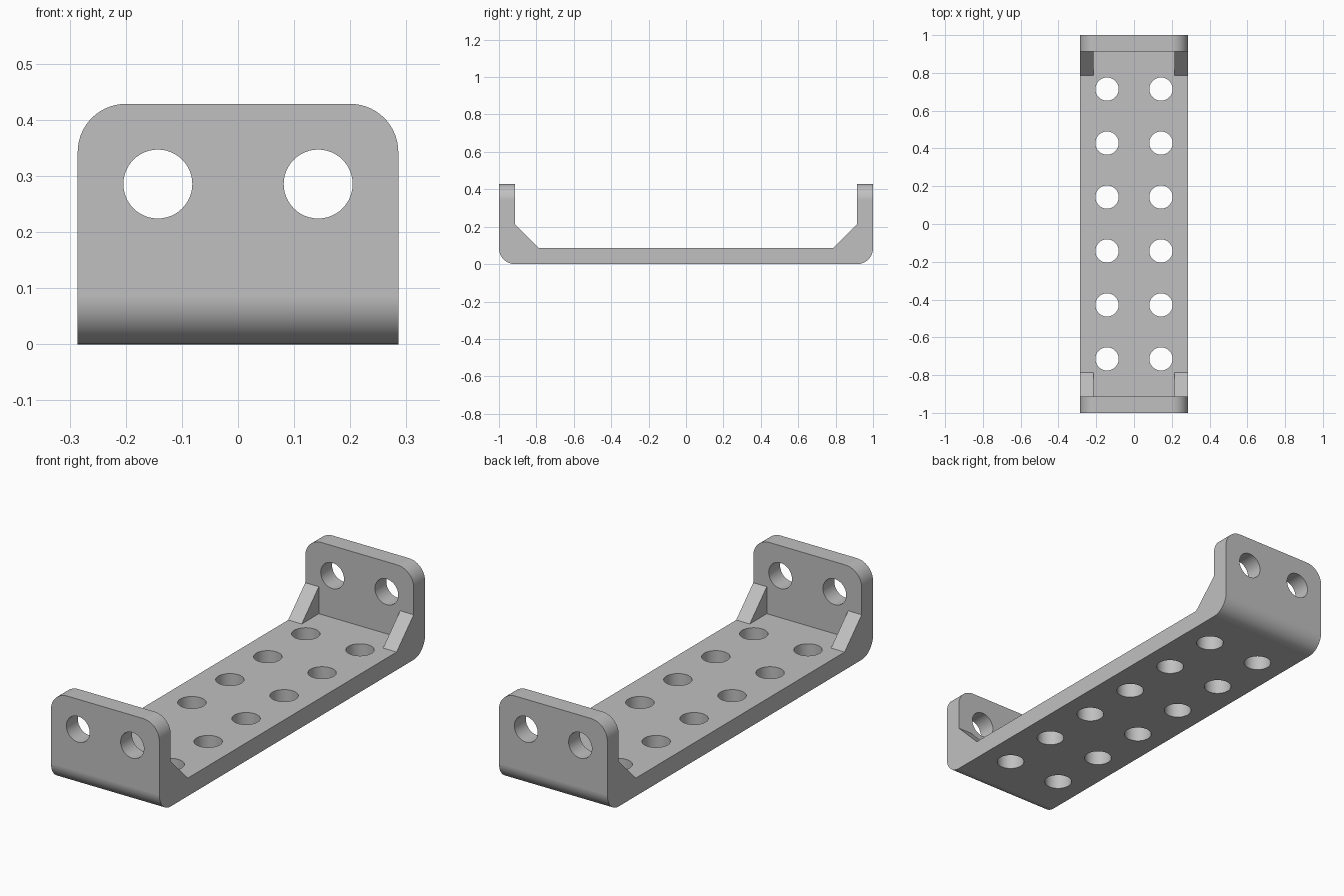
import bpy, bmesh, math
from mathutils import Matrix

cube = bpy.data.objects.get("Cube")
if cube:
    bpy.data.objects.remove(cube, do_unlink=True)

U = 1 / 7                     # hole spacing unit
W, H, T = 2 * U, 3 * U, 0.6 * U   # half width, height, wall thickness
R = 0.43 * U                  # hole radius

grey = bpy.data.materials.new("plain grey")
grey.use_nodes = True
colour = (0.527, 0.527, 0.527, 1)
grey.diffuse_color = colour
grey.node_tree.nodes["Principled BSDF"].inputs["Base Color"].default_value = colour


def finish(name, bm):
    bmesh.ops.recalc_face_normals(bm, faces=bm.faces[:])
    mesh = bpy.data.meshes.new(name)
    bm.to_mesh(mesh)
    bm.free()
    mesh.materials.append(grey)
    obj = bpy.data.objects.new(name, mesh)
    bpy.context.collection.objects.link(obj)
    return obj


def prism(bm, profile, x0, x1):
    """Extrude a (y, z) profile along x."""
    face = bm.faces.new([bm.verts.new((x0, y, z)) for y, z in profile])
    ext = bmesh.ops.extrude_face_region(bm, geom=[face])["geom"]
    bmesh.ops.translate(bm, vec=(x1 - x0, 0, 0),
                        verts=[v for v in ext if isinstance(v, bmesh.types.BMVert)])


def cylinder(bm, matrix, depth):
    bmesh.ops.create_cone(bm, cap_ends=True, segments=48, radius1=R, radius2=R,
                          depth=depth, matrix=matrix)


# U-shaped channel with rounded bottom bends and flange corners
bm = bmesh.new()
prism(bm, [(-1, 0), (1, 0), (1, H), (1 - T, H), (1 - T, T),
           (T - 1, T), (T - 1, H), (-1, H)], -W, W)


def is_rounded(edge):
    a, b = (v.co for v in edge.verts)
    d, m = b - a, (a + b) / 2
    bend = abs(d.x) > W and m.z < 0.001
    corner = abs(d.y) > T / 2 and abs(d.y) < 2 * T and m.z > H - 0.001
    return bend or corner


bmesh.ops.bevel(bm, geom=[e for e in bm.edges if is_rounded(e)], offset=T,
                segments=14, profile=0.5, affect='EDGES')
bracket = finish("bracket", bm)

# Corner gussets, sunk into the walls
bm = bmesh.new()
s, leg = 0.3 * T, 1.5 * T
for end in (-1, 1):
    for x0, x1 in ((-W, -1.5 * U), (1.5 * U, W)):
        i = 1 - T
        pts = [(i + s, T - s), (i + s, T + leg), (i, T + leg), (i - leg, T), (i - leg, T - s)]
        prism(bm, [(end * y, z) for y, z in pts], x0, x1)
gussets = finish("gussets", bm)

# Bolt holes: a grid through the floor and a pair through each flange
bm = bmesh.new()
for x in (-U, U):
    for k in range(-5, 6, 2):
        cylinder(bm, Matrix.Translation((x, k * U, T / 2)), 2 * T)
    cylinder(bm, Matrix.Translation((x, 0, 2 * U)) @ Matrix.Rotation(math.pi / 2, 4, 'X'), 2.2)
holes = finish("hole_cutter", bm)

bpy.ops.object.select_all(action='DESELECT')
bpy.context.view_layer.objects.active = bracket
bracket.select_set(True)
for tool, operation in ((gussets, 'UNION'), (holes, 'DIFFERENCE')):
    mod = bracket.modifiers.new(tool.name, 'BOOLEAN')
    mod.object, mod.operation, mod.solver = tool, operation, 'EXACT'
    bpy.ops.object.modifier_apply(modifier=mod.name)
    bpy.data.objects.remove(tool, do_unlink=True)

# Smooth bends and bores, crisp edges elsewhere
bpy.ops.object.shade_smooth_by_angle(angle=math.radians(30))
normals = bracket.modifiers.new("even shading", 'WEIGHTED_NORMAL')
normals.keep_sharp = True
